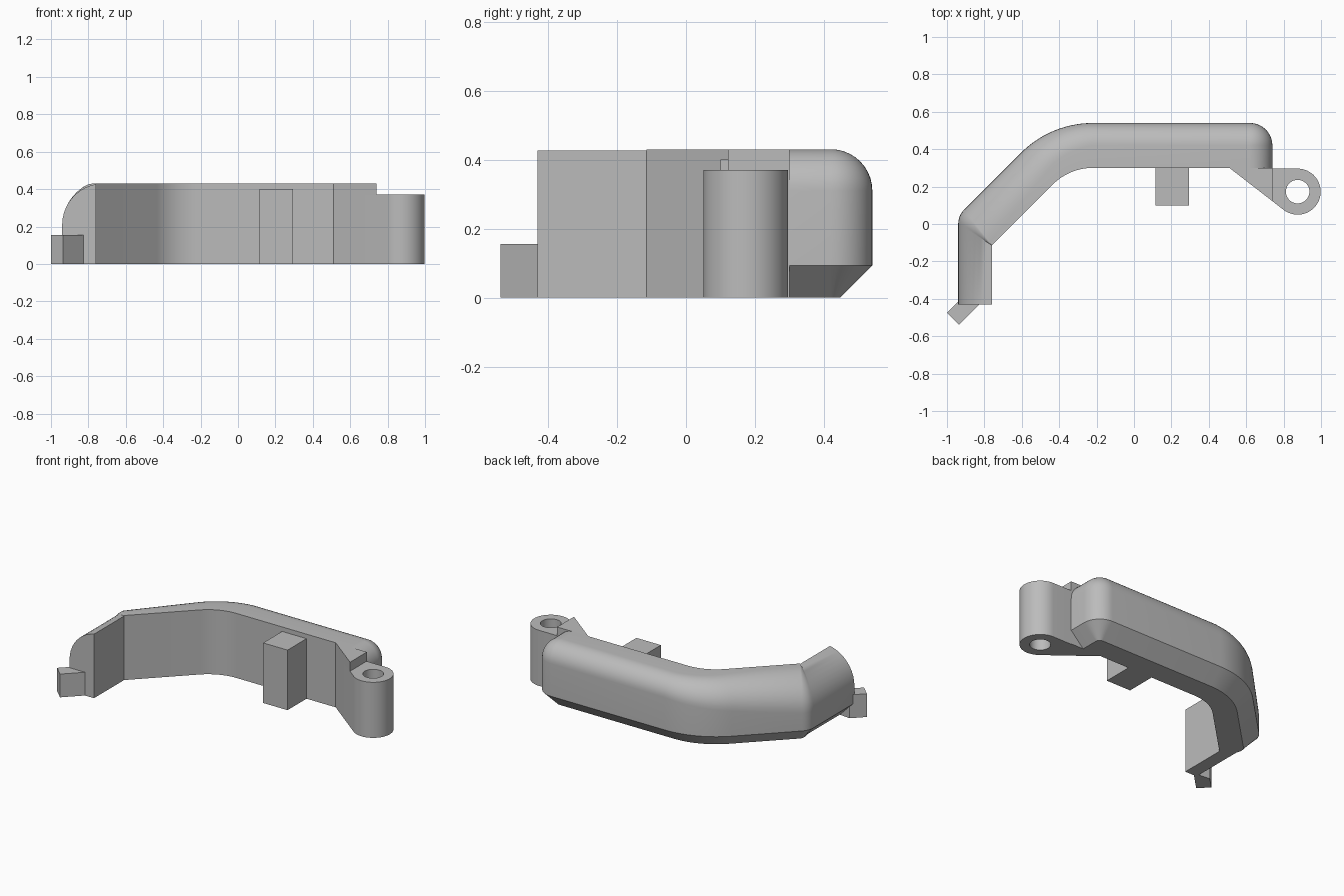
import bpy, bmesh
from math import sin, cos, acos, radians, pi
from mathutils import Vector

if "Cube" in bpy.data.objects:
    bpy.data.objects.remove(bpy.data.objects["Cube"])

grey = bpy.data.materials.new("plain_grey")
grey.use_nodes = True
COLOUR = (0.5, 0.5, 0.5, 1)
grey.diffuse_color = COLOUR
grey.node_tree.nodes["Principled BSDF"].inputs["Base Color"].default_value = COLOUR


def finish(name, bm):
    bmesh.ops.remove_doubles(bm, verts=bm.verts, dist=1e-5)
    bmesh.ops.dissolve_degenerate(bm, edges=bm.edges, dist=1e-5)
    bmesh.ops.recalc_face_normals(bm, faces=bm.faces)
    mesh = bpy.data.meshes.new(name)
    bm.to_mesh(mesh)
    bm.free()
    mesh.materials.append(grey)
    ob = bpy.data.objects.new(name, mesh)
    bpy.context.collection.objects.link(ob)
    return ob


def smooth(ob):
    bpy.ops.object.select_all(action="DESELECT")
    ob.select_set(True)
    bpy.context.view_layer.objects.active = ob
    bpy.ops.object.shade_smooth_by_angle(angle=radians(30))


def prism(name, outline, z0, z1):
    """Extrude a plan outline upward."""
    bm = bmesh.new()
    face = bm.faces.new([bm.verts.new((x, y, z0)) for x, y in outline])
    top = bmesh.ops.extrude_face_region(bm, geom=[face])["geom"]
    verts = [v for v in top if isinstance(v, bmesh.types.BMVert)]
    bmesh.ops.translate(bm, verts=verts, vec=(0, 0, z1 - z0))
    return finish(name, bm)


def arc(centre, r, a0, a1, n):
    angles = [radians(a0 + (a1 - a0) * i / n) for i in range(n + 1)]
    return [Vector((centre[0] + r * cos(a), centre[1] + r * sin(a))) for a in angles]


HEIGHT, CHAMFER, STEPS = 0.43, 0.093, 10


def section(p, q, width, radius, pivot=None):
    """Wall section from outer point p to inner point q, insets aimed at pivot."""
    n = ((pivot or q) - p) / width
    full = pi / 2 if radius <= width else acos(1 - width / radius)
    pts = [(q, 0), (p + n * CHAMFER, 0), (p, CHAMFER)]
    for i in range(STEPS + 1):
        a = full * i / STEPS
        pts.append((p + n * radius * (1 - cos(a)), HEIGHT - radius * (1 - sin(a))))
    pts.append((q, pts[-1][1]))
    return [(v.x, v.y, z) for v, z in pts]


# Curved guard wall: leg, diagonal, bend, straight run and rounded end
R_LEG, R_RUN = 0.22, 0.12
knee = Vector((-0.76, -0.114))
rings = [section(Vector((-0.94, -0.43)), Vector((-0.76, -0.43)), 0.18, R_LEG)]
a, b, c = Vector((-0.94, 0)), Vector((-0.94, 0.045)), Vector((-0.908, 0.077))
for i in range(6):
    t = i / 5
    p = a * (1 - t) ** 2 + b * 2 * t * (1 - t) + c * t * t
    rings.append(section(p, knee, 0.18 + 0.06 * t, R_LEG))
bend = (-0.22, -0.003)
for i, (p, q) in enumerate(zip(arc(bend, 0.543, 135, 90, 14), arc(bend, 0.303, 135, 90, 14))):
    rings.append(section(p, q, 0.24, 0.17 + (R_RUN - 0.17) * i / 14))
pivot, inner = Vector((0.62, 0.42)), Vector((0.62, 0.3))
for p in arc(pivot, R_RUN, 90, 0, 10):
    rings.append(section(p, inner, R_RUN, R_RUN, pivot))
rings.append(section(Vector((0.74, 0.3)), inner, R_RUN, R_RUN))

bm = bmesh.new()
loops = [[bm.verts.new(co) for co in ring] for ring in rings]
for l0, l1 in zip(loops, loops[1:]):
    for i in range(len(l0)):
        j = (i + 1) % len(l0)
        bm.faces.new((l0[i], l0[j], l1[j], l1[i]))
bm.faces.new(loops[0])
bm.faces.new(loops[-1])
smooth(finish("guard_wall", bm))

# Screw lug with its hole
hub = (0.875, 0.173)
lug = prism("screw_lug", [(0.51, 0.3)] + arc(hub, 0.123, 232, 450, 36) + [(0.74, 0.296), (0.74, 0.3)], 0, 0.37)
cutter = prism("hole_cutter", arc(hub, 0.063, 0, 350, 35), -0.1, 0.6)
cutter.hide_render = True
mod = lug.modifiers.new("hole", "BOOLEAN")
mod.operation, mod.solver, mod.object = "DIFFERENCE", "EXACT", cutter
bpy.context.view_layer.objects.active = lug
bpy.ops.object.modifier_apply(modifier=mod.name)
bpy.data.objects.remove(cutter)
smooth(lug)

# Raised gusset on the lug
prism("lug_gusset", [(0.51, 0.3), (0.74, 0.122), (0.74, 0.3)], 0.37, HEIGHT)

# Inner block and angled end tab
prism("inner_block", [(0.115, 0.1), (0.295, 0.1), (0.295, 0.3), (0.115, 0.3)], 0, 0.4)
prism("end_tab", [(-1, -0.475), (-0.935, -0.538), (-0.81, -0.413), (-0.925, -0.4)], 0, 0.155)
